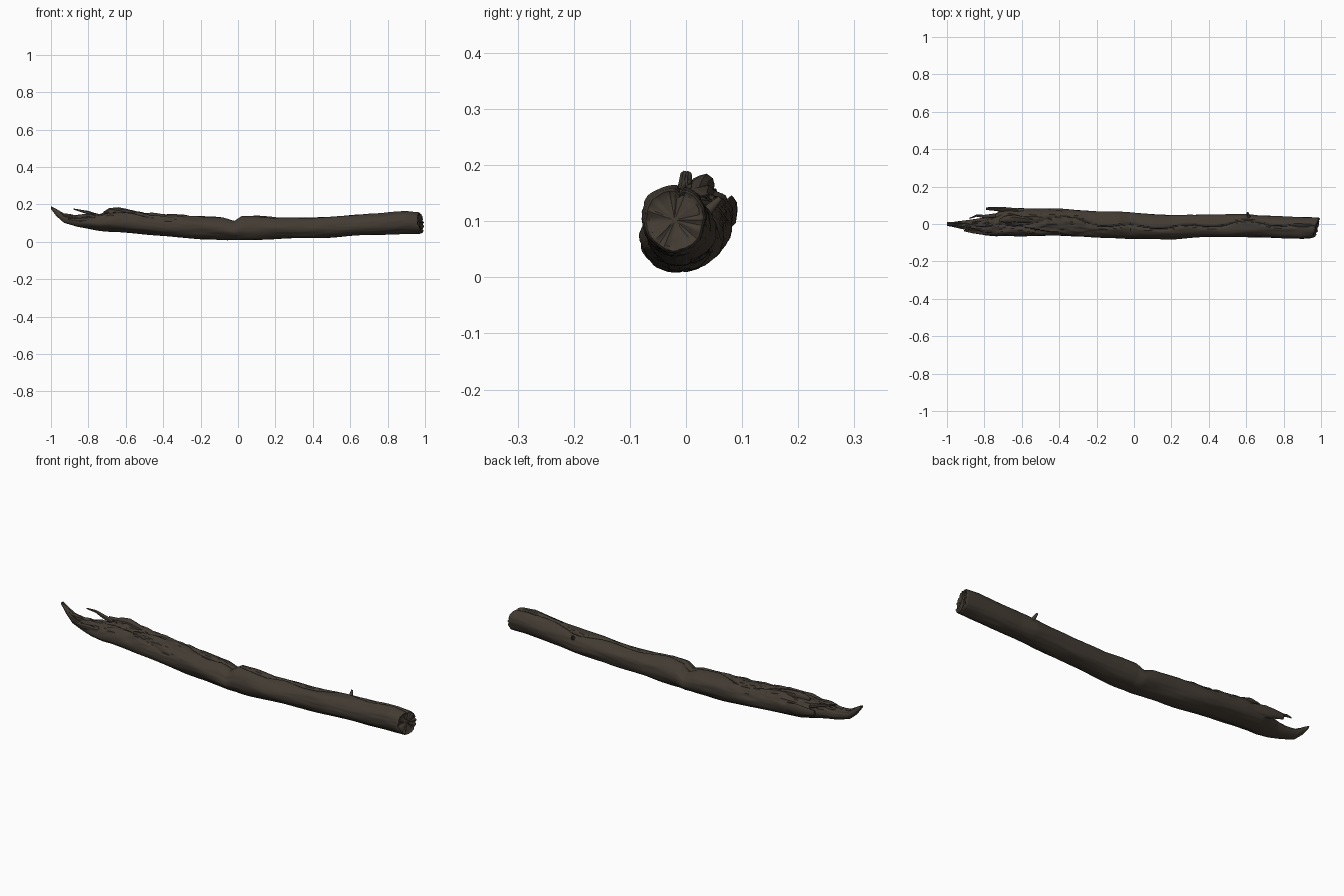
import bpy
import bmesh
import math
from mathutils import Vector, noise

default_cube = bpy.data.objects.get("Cube")
if default_cube:
    bpy.data.objects.remove(default_cube, do_unlink=True)

SIDES, RINGS = 64, 260

# Outline of the log: x, front y, back y, bottom z, top z
OUTLINE = [
    (-1, -.01, .01, .175, .19),
    (-.97, -.015, .01, .135, .175),
    (-.93, -.025, .015, .1, .15),
    (-.86, -.04, .025, .08, .14),
    (-.8, -.06, .035, .07, .15),
    (-.74, -.065, .055, .06, .15),
    (-.69, -.065, .085, .055, .165),
    (-.6, -.065, .085, .05, .165),
    (-.4, -.065, .08, .03, .148),
    (-.2, -.07, .07, .015, .14),
    (-.08, -.075, .065, .01, .13),
    (-.02, -.08, .06, .01, .11),
    (.02, -.08, .055, .01, .138),
    (.1, -.08, .05, .01, .14),
    (.2, -.08, .05, .015, .128),
    (.4, -.07, .05, .02, .132),
    (.6, -.07, .055, .03, .142),
    (.68, -.072, .045, .035, .146),
    (.9, -.08, .037, .045, .165),
    (.97, -.075, .035, .045, .16),
]


def make_material(name, colour):
    mat = bpy.data.materials.new(name)
    mat.use_nodes = True
    mat.diffuse_color = colour
    mat.node_tree.nodes["Principled BSDF"].inputs["Base Color"].default_value = colour
    return mat


BARK = make_material("dark brown bark", (.055, .044, .033, 1))


def outline_at(x):
    """Interpolate the outline table smoothly at x."""
    for a, b in zip(OUTLINE, OUTLINE[1:]):
        if x <= b[0]:
            t = (x - a[0]) / (b[0] - a[0])
            return [p + (q - p) * t for p, q in zip(a[1:], b[1:])]
    return OUTLINE[-1][1:]


def loft(name, rings):
    """Skin a list of rings, each a list of points, and close both ends."""
    bm = bmesh.new()
    loops = [[bm.verts.new(p) for p in ring] for ring in rings]
    for a, b in zip(loops, loops[1:]):
        for i in range(len(a)):
            j = (i + 1) % len(a)
            bm.faces.new((a[i], a[j], b[j], b[i]))
    bm.faces.new(loops[0])
    bm.faces.new(loops[-1])
    bmesh.ops.recalc_face_normals(bm, faces=bm.faces)
    mesh = bpy.data.meshes.new(name)
    bm.to_mesh(mesh)
    bm.free()
    mesh.materials.append(BARK)
    obj = bpy.data.objects.new(name, mesh)
    bpy.context.collection.objects.link(obj)
    bpy.ops.object.select_all(action='DESELECT')
    obj.select_set(True)
    bpy.context.view_layer.objects.active = obj
    bpy.ops.object.shade_smooth_by_angle(angle=math.radians(40))
    return obj


def groove(angle, centre, width):
    return math.exp(-((angle - centre) / width) ** 2)


def log_ring(x):
    """One ring of bark with grain, split top and rough broken end."""
    front, back, low, high = outline_at(x)
    cy, cz = (front + back) / 2, (low + high) / 2
    ry, rz = (back - front) / 2, (high - low) / 2
    size = min(1, ry / .06)
    rough = min(1, max(0, -x - .05) * 2)
    wander = noise.noise(Vector((x * 4, 0, 5)))
    points = []
    for i in range(SIDES):
        a = math.tau * i / SIDES
        c, s = math.cos(a), math.sin(a)
        upper = max(0, s)
        # broad lumps, long grain, then splintered wood on the upper side
        d = .005 * noise.noise(Vector((x * 5, c * 1.5, s * 1.5)))
        d += .002 * noise.noise(Vector((x * 9, c * 7, s * 7)))
        chips = noise.noise(Vector((x * 18, c * 5, s * 5 + 3)))
        d += .012 * rough * upper * chips
        # meandering cracks along the top
        d -= .009 * groove(a, 1.5 + wander, .09)
        d -= .007 * rough * groove(a, 2.3 - wander * .8, .09)
        d *= size
        y, z = cy + c * (ry + d), cz + s * (rz + d)
        # slanted sawn face at the thick end
        end = max(0, (x - .88) / .09)
        slant = end * ((y - cy) * .25 - (z - cz) * .12 + .008 * chips)
        points.append(Vector((x + slant, y, z)))
    return points


# Main log, closed with a lumpy, slightly hollow end
rings = [log_ring(-1 + 1.97 * i / (RINGS - 1)) for i in range(RINGS)]
rim = rings[-1]
middle = sum(rim, Vector()) / SIDES
for scale in (.93, .82, .65, .45, .25, .08):
    ring = []
    for p in rim:
        q = middle.lerp(p, scale)
        bump = noise.noise(Vector((0, q.y * 35, q.z * 35)))
        q.x += .012 * bump * (1 - scale) + (.007 if scale > .9 else .002)
        ring.append(q)
    rings.append(ring)
loft("log", rings)


def splinter(name, path, flat=1):
    """Tapered sliver following (x, y, z, radius) stations along x."""
    rings = []
    for k, (x, y, z, r) in enumerate(path):
        ring = []
        for i in range(10):
            a = math.tau * i / 10
            wobble = 1 + .3 * noise.noise(Vector((k, math.cos(a) * 2, math.sin(a) * 2)))
            ring.append(Vector((x, y + math.cos(a) * r * wobble,
                                z + math.sin(a) * r * wobble * flat)))
        rings.append(ring)
    loft(name, rings)


# Broken slivers at the thin end
splinter("back_splinter", [(-.6, .07, .11, .012), (-.69, .076, .115, .014),
                           (-.74, .081, .12, .011), (-.79, .082, .125, .007)], 2)
splinter("thin_splinter", [(-.74, .045, .135, .012), (-.8, .04, .155, .009),
                           (-.84, .045, .165, .006), (-.88, .03, .175, .003)])
splinter("front_splinter", [(-.7, -.04, .12, .016), (-.8, -.045, .12, .014),
                            (-.86, -.04, .118, .01), (-.91, -.035, .12, .004)])

# Raised ragged crest behind the broken end
splinter("crest", [(-.72, .02, .155, .006), (-.69, .025, .16, .018),
                   (-.64, .03, .163, .021), (-.6, .025, .16, .017),
                   (-.54, .02, .15, .012), (-.48, .02, .14, .006)])

# Small broken twig on the back
twig_rings = []
for t in (0, .4, .7, 1):
    centre = Vector((.615 - .008 * t, .035 + .026 * t, .115 + .026 * t))
    r = .011 - .006 * t
    twig_rings.append([centre + Vector((math.cos(a) * r, -math.sin(a) * r * .7,
                                        math.sin(a) * r * .7))
                       for a in [math.tau * i / 10 for i in range(10)]])
loft("twig_stub", twig_rings)
